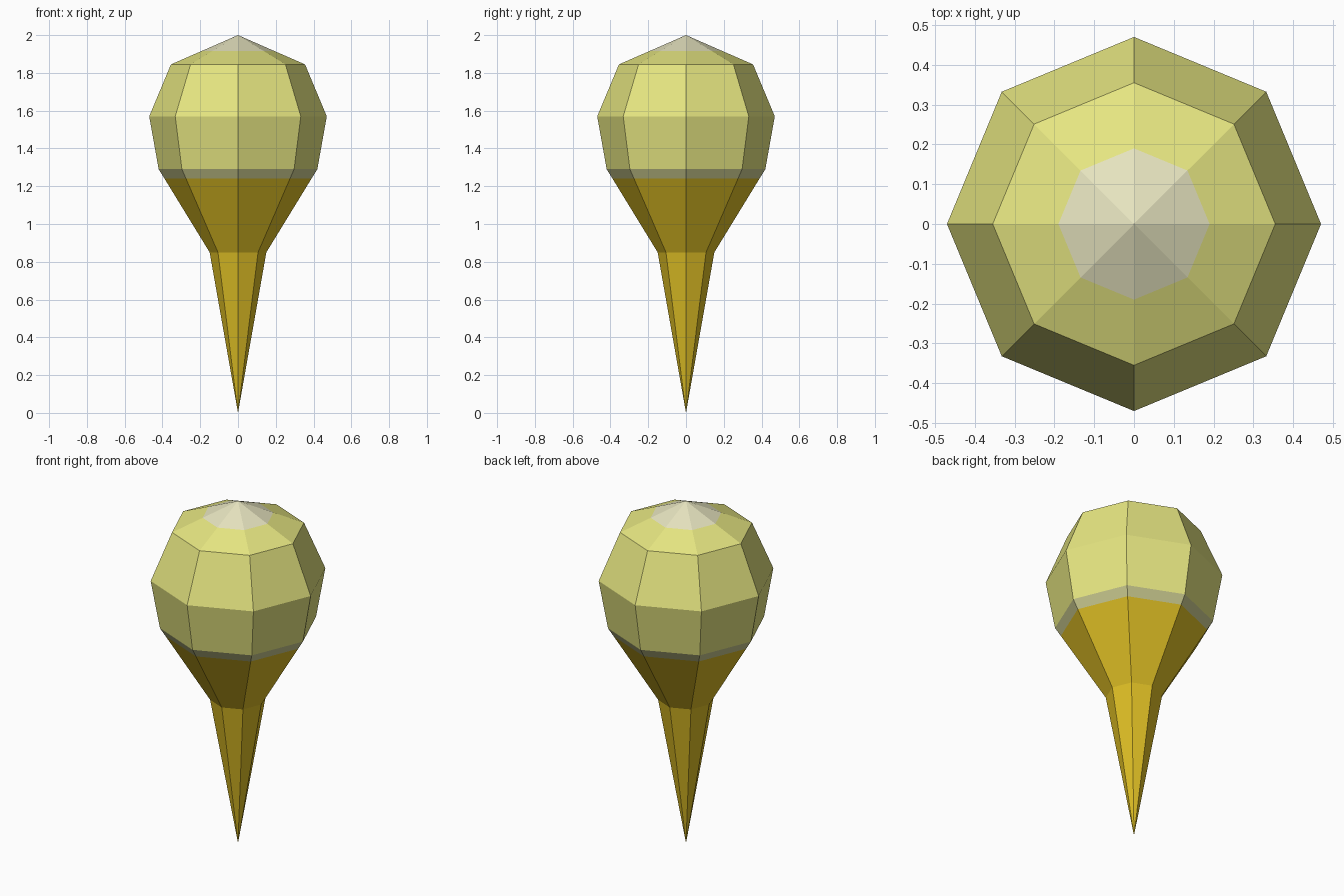
import bpy, bmesh, math

if "Cube" in bpy.data.objects:
    bpy.data.objects.remove(bpy.data.objects["Cube"])

SIDES = 8


def material(name, rgb):
    m = bpy.data.materials.new(name)
    m.diffuse_color = (*rgb, 1.0)
    m.use_nodes = True
    m.node_tree.nodes["Principled BSDF"].inputs["Base Color"].default_value = m.diffuse_color
    return m


golden = material("golden_brown", (0.72, 0.51, 0.018))
sage = material("greyish_green", (0.60, 0.60, 0.28))
pale = material("pale_yellow", (0.79, 0.79, 0.22))
cream = material("cream_white", (0.79, 0.77, 0.52))

# Silhouette from tip to crown: radius, height
profile = [(0.0, 0.0), (0.15, 0.85), (0.389, 1.24), (0.42, 1.29),
           (0.47, 1.57), (0.355, 1.845), (0.19, 1.917), (0.0, 2.0)]


def lathe(name, points, mats, colour_rule):
    """Spin a profile into a faceted solid, merging the poles."""
    bm = bmesh.new()
    rings = []
    for r, z in points:
        count = SIDES if r > 0 else 1
        rings.append([bm.verts.new((r * math.cos(math.tau * i / SIDES),
                                    r * math.sin(math.tau * i / SIDES), z))
                      for i in range(count)])
    for low, high in zip(rings, rings[1:]):
        for i in range(SIDES):
            j = (i + 1) % SIDES
            if len(low) == 1:
                corners = (low[0], high[j], high[i])
            elif len(high) == 1:
                corners = (low[i], low[j], high[0])
            else:
                corners = (low[i], low[j], high[j], high[i])
            face = bm.faces.new(corners)
            face.material_index = colour_rule(face.calc_center_median().z)
    bmesh.ops.recalc_face_normals(bm, faces=bm.faces)
    mesh = bpy.data.meshes.new(name)
    bm.to_mesh(mesh)
    bm.free()
    for m in mats:
        mesh.materials.append(m)
    obj = bpy.data.objects.new(name, mesh)
    bpy.context.collection.objects.link(obj)
    return obj


# Colours change with height: stem and cone, thin band, bulb, crown spot
def colour_by_height(z):
    return sum(z > limit for limit in (1.24, 1.29, 1.92))


lathe("bulb_on_spike", profile, [golden, sage, pale, cream], colour_by_height)
